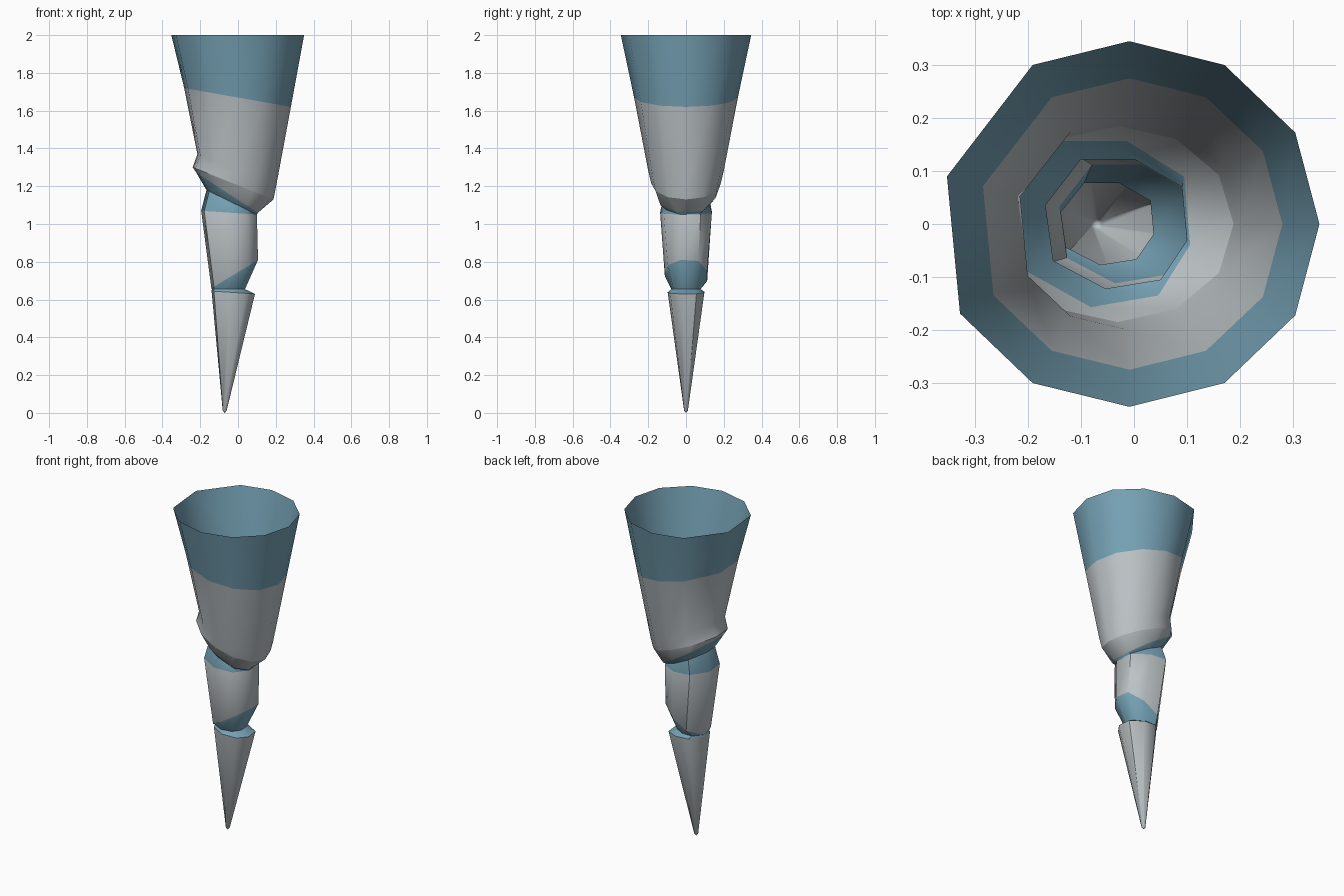
import bpy, bmesh, math

cube = bpy.data.objects.get("Cube")
if cube:
    bpy.data.objects.remove(cube, do_unlink=True)


def make_material(name, color):
    mat = bpy.data.materials.new(name)
    mat.use_nodes = True
    mat.diffuse_color = color
    mat.node_tree.nodes["Principled BSDF"].inputs["Base Color"].default_value = color
    return mat


GREY, BLUE = 0, 1
MATERIALS = [make_material("pale grey", (0.50, 0.54, 0.56, 1)),
             make_material("dusty blue", (0.18, 0.36, 0.46, 1))]

# Cross-sections spanning -1 to 1, counter-clockwise: wide mouth and slim stem
MOUTH = [(1, 0), (.87, .5), (.49, .87), (-.02, 1), (-.54, .87), (-1, .26),
         (-.93, -.49), (-.54, -.87), (-.02, -1), (.49, -.87), (.87, -.5)]
STEM = [(.93, .57), (.26, 1), (-.5, 1), (-1, .29),
        (-.89, -.57), (-.15, -1), (.63, -.86), (1, -.25)]


def add_ring(bm, shape, left, right, half_depth):
    """Tilted ring running from the left (x, z) point to the right (x, z) point."""
    ring = []
    for u, v in shape:
        t = (u + 1) / 2
        x = left[0] + (right[0] - left[0]) * t
        z = left[1] + (right[1] - left[1]) * t
        ring.append(bm.verts.new((x, v * half_depth, z)))
    return ring


def turn(shape, i):
    """Angle of point i as a steadily growing fraction of turns."""
    n = len(shape)
    u, v = shape[i % n]
    return math.atan2(v, u) % math.tau + math.tau * (i // n)


def skin(bm, top, top_shape, low, low_shape, color):
    """Quads between equal rings, triangles merged by angle otherwise."""
    n, m = len(top), len(low)
    faces = []
    if n == m:
        for i in range(n):
            j = (i + 1) % n
            faces.append((top[j], top[i], low[i], low[j]))
    else:
        i = j = 0
        # Start the slim ring at its first point beyond the x axis
        while i < n or j < m:
            step_top = j >= m or (i < n and turn(top_shape, i + 1) <= turn(low_shape, j + 1))
            a, b = top[i % n], low[j % m]
            if step_top:
                i += 1
                faces.append((top[i % n], a, b))
            else:
                j += 1
                faces.append((a, b, low[j % m]))
    for verts in faces:
        bm.faces.new(verts).material_index = color


def build_section(name, rings, colors, tip=None):
    bm = bmesh.new()
    loops = [add_ring(bm, *r) for r in rings]
    for k, color in enumerate(colors):
        skin(bm, loops[k], rings[k][0], loops[k + 1], rings[k + 1][0], color)
    if tip:
        point, last = bm.verts.new(tip), loops[-1]
        for i, v in enumerate(last):
            bm.faces.new((last[(i + 1) % len(last)], v, point))
    mesh = bpy.data.meshes.new(name)
    bm.to_mesh(mesh)
    bm.free()
    for mat in MATERIALS:
        mesh.materials.append(mat)
    obj = bpy.data.objects.new(name, mesh)
    bpy.context.collection.objects.link(obj)
    bpy.ops.object.select_all(action='DESELECT')
    obj.select_set(True)
    bpy.context.view_layer.objects.active = obj
    bpy.ops.object.shade_smooth_by_angle(angle=math.radians(50))


# Rings shared by neighbouring sections
rim = (MOUTH, (-.24, 1.30), (.188, 1.13), .185)
neck = (STEM, (-.167, 1.18), (.10, 1.05), .122)
pinch = (STEM, (-.138, .655), (.037, .655), .077)
ledge = (STEM, (-.14, .645), (.09, .63), .097)

# Open funnel with a blue mouth and a slanted lower rim
build_section("funnel", [
    (MOUTH, (-.353, 2), (.35, 2), .345),
    (MOUTH, (-.285, 1.72), (.28, 1.62), .275),
    (MOUTH, (-.215, 1.37), (.20, 1.19), .20),
    rim], [BLUE, GREY, GREY])

# Slanted underside, blue towards the neck
build_section("funnel_underside", [
    rim, (STEM, (-.22, 1.27), (.106, 1.06), .157), neck], [GREY, BLUE])

# Middle stem between two blue necks
build_section("stem", [
    neck,
    (STEM, (-.195, 1.07), (.10, 1.05), .137),
    (STEM, (-.141, .66), (.106, .81), .112),
    pinch], [BLUE, GREY, BLUE])

# Blue ledge above the pointed cone
build_section("ledge", [pinch, ledge], [BLUE])
build_section("cone", [
    ledge, (STEM, (-.081, .012), (-.06, .012), .01)], [GREY], tip=(-.07, 0, 0))
